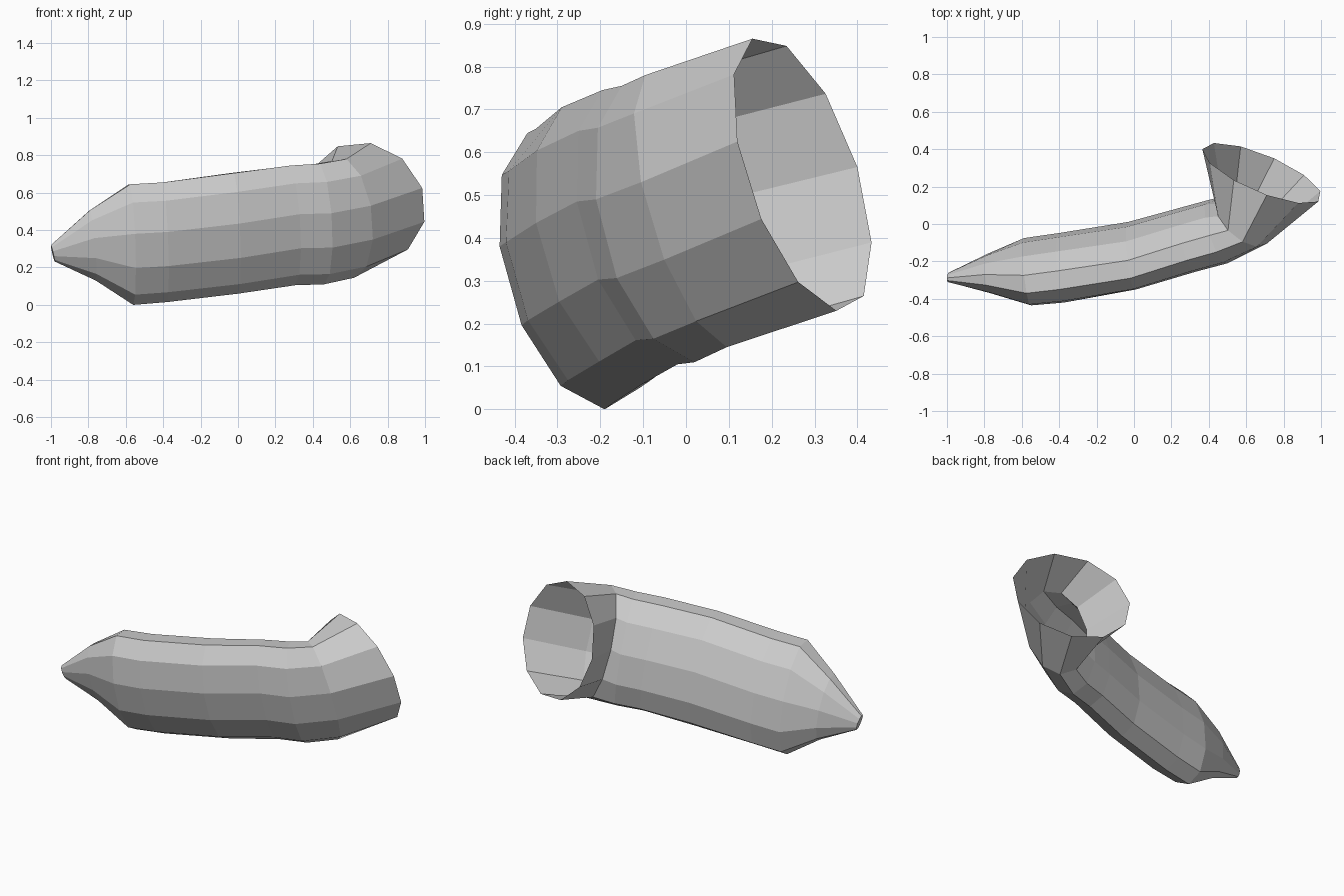
import bpy, bmesh
from math import sin, cos, tau
from mathutils import Vector

if "Cube" in bpy.data.objects:
    bpy.data.objects.remove(bpy.data.objects["Cube"])

SIDES = 11

# Cross-sections from narrow tip to open mouth; each is an oval given by
# its bottom corner, front corner (3rd) and top corner (5th)
SECTIONS = [
    ((-.98, -.275, .232), (-.99, -.311, .286), (-1.0, -.302, .32)),
    ((-.76, -.23, .13), (-.767, -.37, .357), (-.79, -.327, .507)),
    ((-.56, -.19, 0), (-.55, -.435, .38), (-.575, -.37, .645)),
    ((-.38, -.17, .015), (-.375, -.42, .39), (-.40, -.35, .655)),
    ((0, -.10, .06), (.01, -.35, .435), (-.02, -.29, .705)),
    ((.305, -.02, .105), (.33, -.255, .485), (.28, -.195, .745)),
    ((.46, .02, .11), (.50, -.21, .49), (.44, -.15, .755)),
    ((.62, .095, .145), (.71, -.105, .53), (.58, -.095, .78)),
    ((.75, .351, .23), (.985, .12, .625), (.71, .155, .865)),
]


def oval(bottom, front, top):
    """Corners of the 11-sided oval through three of its corners."""
    p0, p3, p5 = Vector(bottom), Vector(front), Vector(top)
    c3, s3 = cos(3 * tau / SIDES), sin(3 * tau / SIDES)
    c5, s5 = cos(5 * tau / SIDES), sin(5 * tau / SIDES)
    d3, d5 = p3 - p0, p5 - p0
    det = (c3 - 1) * s5 - (c5 - 1) * s3
    a = (d3 * s5 - d5 * s3) / det
    b = (d5 * (c3 - 1) - d3 * (c5 - 1)) / det
    centre = p0 - a
    return [centre + a * cos(k * tau / SIDES) + b * sin(k * tau / SIDES)
            for k in range(SIDES)]


# Curved tube: closed tip, open flared mouth
bm = bmesh.new()
rings = [[bm.verts.new(p) for p in oval(*s)] for s in SECTIONS]
for r, q in zip(rings, rings[1:]):
    for i in range(SIDES):
        j = (i + 1) % SIDES
        bm.faces.new((r[i], r[j], q[j], q[i]))
bm.faces.new(rings[0])
bmesh.ops.recalc_face_normals(bm, faces=bm.faces)

mesh = bpy.data.meshes.new("curved_hollow_tube")
bm.to_mesh(mesh)
bm.free()
tube = bpy.data.objects.new("curved_hollow_tube", mesh)
bpy.context.collection.objects.link(tube)
